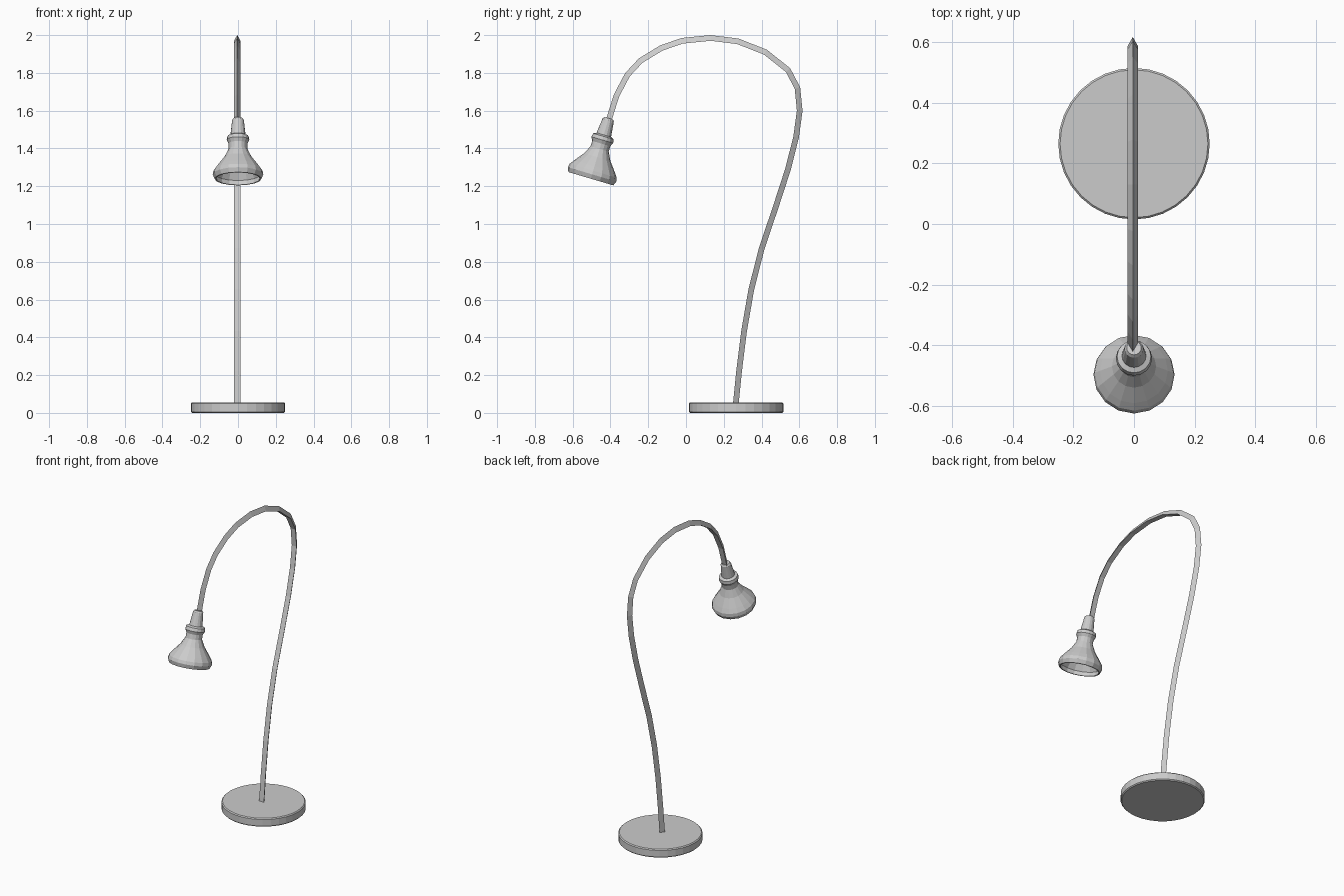
import bpy, bmesh
from math import radians, cos, sin, tau
from mathutils import Vector, Matrix

if "Cube" in bpy.data.objects:
    bpy.data.objects.remove(bpy.data.objects["Cube"])


def finish(name, bm):
    bmesh.ops.recalc_face_normals(bm, faces=bm.faces)
    mesh = bpy.data.meshes.new(name)
    bm.to_mesh(mesh)
    bm.free()
    obj = bpy.data.objects.new(name, mesh)
    bpy.context.collection.objects.link(obj)
    return obj


def bridge(bm, rings):
    """Join equal-length vertex rings with quads and cap both ends."""
    for a, b in zip(rings, rings[1:]):
        n = len(a)
        for i in range(n):
            bm.faces.new((a[i], a[(i + 1) % n], b[(i + 1) % n], b[i]))
    bm.faces.new(rings[0])
    bm.faces.new(rings[-1])


def lathe(name, profile, sides, matrix):
    """Turn (radius, height) pairs around local z."""
    bm = bmesh.new()
    rings = [[bm.verts.new(matrix @ Vector((r * cos(tau * i / sides), r * sin(tau * i / sides), z)))
              for i in range(sides)] for r, z in profile]
    bridge(bm, rings)
    return finish(name, bm)


def sweep(name, path, section, x):
    """Sweep a section of (sideways, outward) points along a path of (y, z) points."""
    pts = [Vector(p) for p in path]
    bm = bmesh.new()
    rings = []
    for i, p in enumerate(pts):
        t = (pts[min(i + 1, len(pts) - 1)] - pts[max(i - 1, 0)]).normalized()
        out = Vector((t.y, -t.x))
        rings.append([bm.verts.new((x + u, *(p + out * v))) for u, v in section])
    bridge(bm, rings)
    return finish(name, bm)


# Round foot with softened edges
lathe("base", [(0.244, 0), (0.25, 0.006), (0.25, 0.049), (0.244, 0.055)], 32,
      Matrix.Translation((0, 0.265, 0)))

# Bent three-sided stem, ridge on the outside of the curve
stem_path = [(0.263, 0.04), (0.281, 0.22), (0.307, 0.43), (0.345, 0.65), (0.40, 0.868),
             (0.475, 1.09), (0.54, 1.29), (0.583, 1.46), (0.602, 1.60), (0.59, 1.72),
             (0.54, 1.815), (0.42, 1.91), (0.275, 1.967), (0.13, 1.985), (-0.02, 1.97),
             (-0.13, 1.932), (-0.24, 1.865), (-0.31, 1.79), (-0.368, 1.68), (-0.412, 1.54)]
sweep("stem", stem_path, [(-0.0174, -0.015), (0.0174, -0.015), (0, 0.015)], -0.004)

# Tilted hollow lamp head: socket, collar, flared shade, then the inside
head_profile = [(0.024, 0), (0.031, -0.010), (0.040, -0.092), (0.056, -0.100), (0.060, -0.120),
                (0.050, -0.140), (0.050, -0.170), (0.073, -0.215), (0.112, -0.265),
                (0.130, -0.290), (0.134, -0.310), (0.124, -0.334),
                (0.116, -0.334), (0.122, -0.308), (0.104, -0.270), (0.066, -0.222), (0.035, -0.180)]
lathe("lamp_head", head_profile, 16,
      Matrix.Translation((0, -0.409, 1.56)) @ Matrix.Rotation(radians(-16.5), 4, 'X'))
